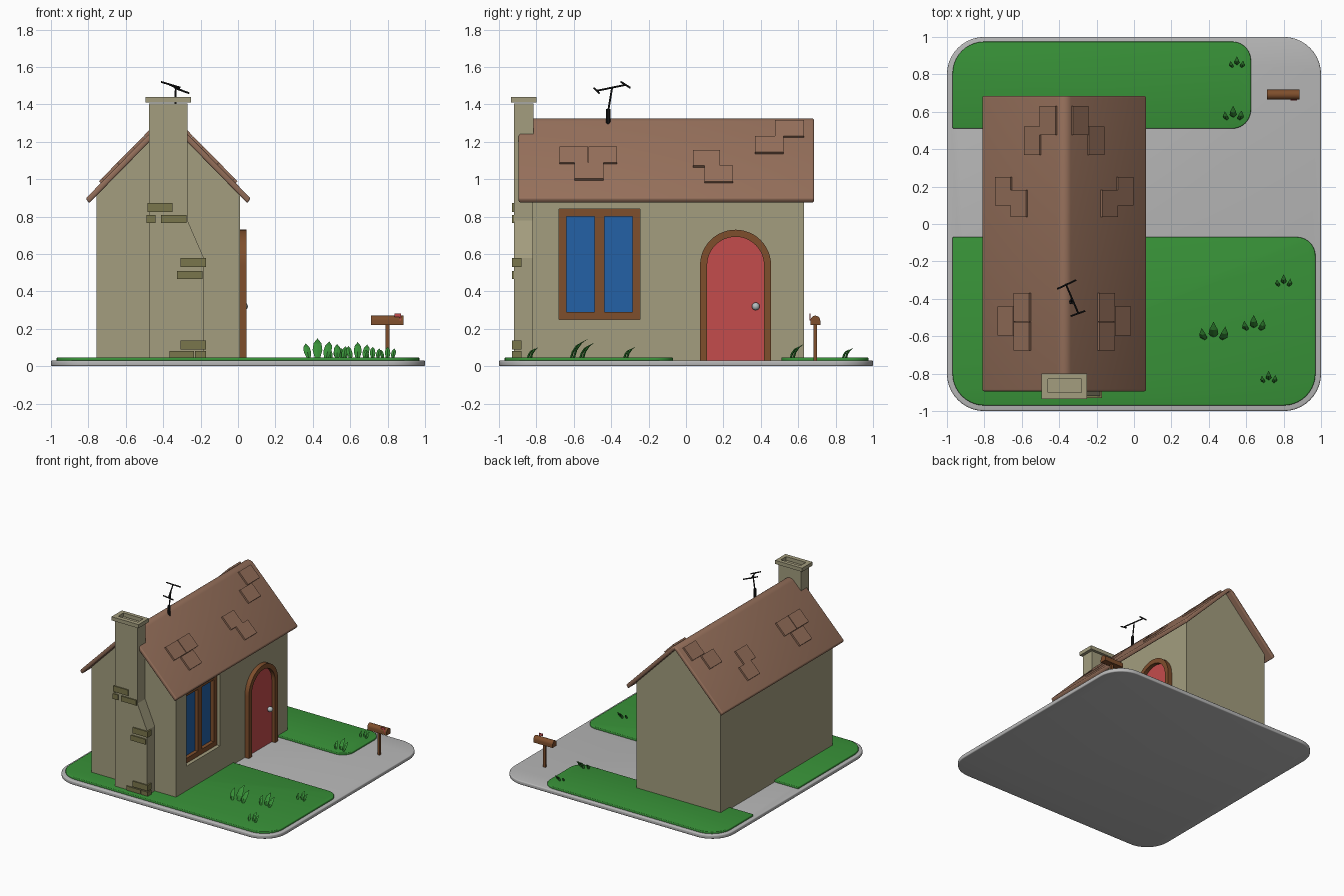
import bpy, bmesh, math
from mathutils import Vector

if "Cube" in bpy.data.objects:
    bpy.data.objects.remove(bpy.data.objects["Cube"])


def material(name, r, g, b):
    lin = [((c / 255 + 0.055) / 1.055) ** 2.4 for c in (r, g, b)]
    m = bpy.data.materials.new(name)
    m.diffuse_color = (*lin, 1)
    m.use_nodes = True
    m.node_tree.nodes["Principled BSDF"].inputs["Base Color"].default_value = m.diffuse_color
    return m


GREY = material("paving grey", 184, 184, 184)
GREEN = material("grass green", 56, 146, 56)
WALL = material("wall khaki", 163, 157, 126)
BRICK = material("brick olive", 122, 118, 76)
ROOF = material("roof brown", 150, 112, 91)
WOOD = material("wood brown", 126, 78, 44)
BLUE = material("glass blue", 36, 97, 166)
RED = material("door red", 196, 76, 76)
SILVER = material("knob silver", 180, 188, 190)
BLACK = material("antenna black", 28, 28, 28)


def finish(name, bm, mat, smooth=False):
    bmesh.ops.recalc_face_normals(bm, faces=bm.faces)
    me = bpy.data.meshes.new(name)
    bm.to_mesh(me)
    bm.free()
    me.materials.append(mat)
    ob = bpy.data.objects.new(name, me)
    bpy.context.collection.objects.link(ob)
    if smooth:
        bpy.ops.object.select_all(action='DESELECT')
        ob.select_set(True)
        bpy.context.view_layer.objects.active = ob
        bpy.ops.object.shade_smooth_by_angle(angle=math.radians(35))
    return ob


def prism(name, pts, axis, a, b, mat, bevel=0, smooth=False):
    """Extrude a 2D profile along an axis from a to b."""
    place = {'x': lambda p, t: (t, p[0], p[1]),
             'y': lambda p, t: (p[0], t, p[1]),
             'z': lambda p, t: (p[0], p[1], t)}[axis]
    bm = bmesh.new()
    lo = [bm.verts.new(place(p, a)) for p in pts]
    hi = [bm.verts.new(place(p, b)) for p in pts]
    bm.faces.new(lo)
    bm.faces.new(hi)
    for i in range(len(pts)):
        j = (i + 1) % len(pts)
        bm.faces.new((lo[i], lo[j], hi[j], hi[i]))
    bmesh.ops.recalc_face_normals(bm, faces=bm.faces)
    if bevel:
        sharp = [e for e in bm.edges if e.calc_face_angle(0) > 0.7]
        bmesh.ops.bevel(bm, geom=sharp, offset=bevel, segments=3, profile=0.5,
                        affect='EDGES', clamp_overlap=True)
    return finish(name, bm, mat, smooth or bevel > 0)


def box(name, x0, x1, y0, y1, z0, z1, mat):
    return prism(name, [(x0, y0), (x1, y0), (x1, y1), (x0, y1)], 'z', z0, z1, mat)


def arc(cx, cy, r, a0, a1, n):
    return [(cx + r * math.cos(math.radians(a0 + (a1 - a0) * i / n)),
             cy + r * math.sin(math.radians(a0 + (a1 - a0) * i / n))) for i in range(n + 1)]


def rounded(x0, x1, y0, y1, radii):
    """Rectangle with radii for corners: -x-y, +x-y, +x+y, -x+y."""
    out = []
    corners = [(x0, y0, 1, 1), (x1, y0, -1, 1), (x1, y1, -1, -1), (x0, y1, 1, -1)]
    for k, ((x, y, sx, sy), r) in enumerate(zip(corners, radii)):
        out += arc(x + sx * r, y + sy * r, r, 180 + 90 * k, 270 + 90 * k, 10) if r else [(x, y)]
    return out


def rod(name, p, q, r, mat):
    p, q = Vector(p), Vector(q)
    bm = bmesh.new()
    bmesh.ops.create_cone(bm, cap_ends=True, segments=10, radius1=r, radius2=r, depth=(q - p).length)
    rot = (q - p).to_track_quat('Z', 'Y').to_matrix()
    for v in bm.verts:
        v.co = rot @ v.co + (p + q) / 2
    return finish(name, bm, mat, True)


# Ground slab and lawns
prism("paving_slab", rounded(-1, 1, -1, 1, [0.2] * 4), 'z', 0, 0.032, GREY, 0.008)
prism("front_lawn", rounded(-0.97, 0.97, -0.97, -0.07, [0.17, 0.17, 0.1, 0]), 'z', 0.025, 0.048, GREEN, 0.006)
prism("back_lawn", rounded(-0.97, 0.625, 0.51, 0.975, [0, 0.1, 0.1, 0.17]), 'z', 0.025, 0.048, GREEN, 0.006)

# House body with a window recess
C, S = -0.373, 1.015
H = 0.383
house = prism("house_walls", [(C - H, 0.03), (C + H, 0.03), (C + H, 1.306 - S * H), (C, 1.306),
                              (C - H, 1.306 - S * H)], 'y', -0.82, 0.63, WALL)
cutter = box("window_cutter", -0.06, 0.1, -0.68, -0.245, 0.25, 0.84, WALL)
cutter.hide_render = True
mod = house.modifiers.new("window_hole", 'BOOLEAN')
mod.operation, mod.object, mod.solver = 'DIFFERENCE', cutter, 'EXACT'
bpy.context.view_layer.objects.active = house
bpy.ops.object.modifier_apply(modifier=mod.name)
bpy.data.objects.remove(cutter)

# Roof with rounded ridge
APEX, E, T, R = 1.345, 0.441, 0.042, 0.05
top = arc(C, APEX - R * math.sqrt(2), R, 45, 135, 6)
n = 0.018
prism("roof", [(C + E, APEX - S * E)] + top + [(C - E, APEX - S * E), (C - E + n, APEX - S * E - 0.026),
               (C, APEX - T), (C + E - n, APEX - S * E - 0.026)], 'y', -0.895, 0.685, ROOF, 0.01)

# Raised roof tiles, mirrored on both slopes
tiles = [(0.178, -0.675, -0.525), (0.178, -0.52, -0.37), (0.263, -0.597, -0.442), (0.195, 0.037, 0.183),
         (0.278, 0.1, 0.25), (0.123, 0.37, 0.522), (0.038, 0.477, 0.63)]
for s, side in ((1, "right"), (-1, "left")):
    for i, (d, y0, y1) in enumerate(tiles):
        prof = [(C + s * (dd + o), APEX - S * dd + o)
                for dd, o in ((d, -0.015), (d + 0.083, -0.015), (d + 0.083, 0.01), (d, 0.01))]
        prism(f"roof_tile_{side}_{i + 1}", prof, 'y', y0, y1, ROOF)

# Chimney with shoulder, open cap and exposed bricks
prism("chimney", [(-0.475, 0.03), (-0.183, 0.03), (-0.183, 0.58), (-0.27, 0.78), (-0.27, 1.405), (-0.475, 1.405)],
      'y', -0.92, -0.815, WALL)
cap = [(-0.495, -0.46, -0.935, -0.8), (-0.28, -0.25, -0.935, -0.8),
       (-0.46, -0.28, -0.935, -0.9), (-0.46, -0.28, -0.83, -0.8)]
for i, c in enumerate(cap):
    box(f"chimney_cap_{i + 1}", *c, 1.405 if i > 3 else 1.41, 1.44, WALL)
bricks = [(-0.484, -0.35, 0.825, 0.873), (-0.49, -0.44, 0.765, 0.808), (-0.413, -0.275, 0.765, 0.808),
          (-0.308, -0.17, 0.53, 0.578), (-0.325, -0.19, 0.467, 0.51), (-0.308, -0.17, 0.09, 0.137),
          (-0.365, -0.235, 0.045, 0.082), (-0.23, -0.17, 0.045, 0.082)]
for i, (x0, x1, z0, z1) in enumerate(bricks):
    box(f"chimney_brick_{i + 1}", x0, x1, -0.929, -0.88, z0, z1, BRICK)

# Window
for i, (y0, y1, z0, z1) in enumerate([(-0.68, -0.64, 0.25, 0.84), (-0.285, -0.245, 0.25, 0.84),
                                      (-0.64, -0.285, 0.25, 0.29), (-0.64, -0.285, 0.8, 0.84),
                                      (-0.49, -0.437, 0.29, 0.8)]):
    box(f"window_frame_{i + 1}", -0.06, -0.02, y0, y1, z0, z1, WOOD)
box("window_glass", -0.058, -0.05, -0.64, -0.285, 0.29, 0.8, BLUE)

# Arched door
DY, DZ = 0.265, 0.54
prism("door_frame", arc(DY, DZ, 0.19, 0, 180, 24) + [(DY - 0.19, 0.03), (DY - 0.152, 0.03)]
      + arc(DY, DZ, 0.152, 180, 0, 24) + [(DY + 0.152, 0.03), (DY + 0.19, 0.03)], 'x', 0.0, 0.046, WOOD, smooth=True)
prism("door", arc(DY, DZ, 0.155, 0, 180, 24) + [(DY - 0.155, 0.03), (DY + 0.155, 0.03)],
      'x', 0.0, 0.015, RED, smooth=True)
bm = bmesh.new()
bmesh.ops.create_uvsphere(bm, u_segments=16, v_segments=10, radius=0.021)
bmesh.ops.translate(bm, verts=bm.verts, vec=(0.032, 0.373, 0.32))
finish("door_knob", bm, SILVER, True)

# Mailbox
box("mailbox_post", 0.788, 0.81, 0.683, 0.7, 0.03, 0.225, WOOD)
prism("mailbox", [(0.665, 0.22), (0.718, 0.22)] + arc(0.6915, 0.244, 0.0265, 0, 180, 10),
      'x', 0.71, 0.885, WOOD, smooth=True)
box("mailbox_flag", 0.838, 0.872, 0.66, 0.665, 0.262, 0.281, RED)
box("mailbox_flag_arm", 0.864, 0.872, 0.66, 0.666, 0.245, 0.265, RED)

# Roof antenna
rod("antenna_base", (-0.335, -0.417, 1.28), (-0.335, -0.415, 1.375), 0.012, BLACK)
rod("antenna_mast", (-0.335, -0.415, 1.37), (-0.333, -0.395, 1.49), 0.005, BLACK)
rod("antenna_boom", (-0.365, -0.32, 1.505), (-0.298, -0.477, 1.473), 0.005, BLACK)
rod("antenna_bar_back", (-0.41, -0.347, 1.52), (-0.31, -0.3, 1.49), 0.005, BLACK)
rod("antenna_bar_front", (-0.337, -0.492, 1.487), (-0.262, -0.465, 1.46), 0.005, BLACK)

# Grass tufts: three curved leaf blades each
tufts = [(0.8, -0.315, 0.06), (0.425, -0.6, 0.105), (0.64, -0.55, 0.085), (0.72, -0.83, 0.06),
         (0.55, 0.855, 0.055), (0.53, 0.575, 0.075)]
shape = [(0.3, 0, 0), (0.55, 0.12, 0.4), (0.45, 0.36, 0.75), (0.0, 0.75, 1.0)]
for i, (x, y, h) in enumerate(tufts):
    bm = bmesh.new()
    for k, size in ((-1, 0.75), (0, 1.0), (1, 0.85)):
        rows = []
        for w, fy, fz in shape:
            cx = x + k * h * (0.45 + 0.15 * fz)
            cy = y - abs(k) * 0.015 + fy * h * size
            z = 0.044 + fz * h * size
            half = w * h * size * 0.45
            rows.append([bm.verts.new((cx + u * half, cy + v * 0.006 * (w > 0), z))
                         for u, v in ((-1, 0), (0, -1), (1, 0), (0, 1))] if w
                        else [bm.verts.new((cx, cy, z))] * 4)
        for a, b in zip(rows, rows[1:]):
            for j in range(4):
                q = [a[j], a[(j + 1) % 4], b[(j + 1) % 4], b[j]]
                bm.faces.new(list(dict.fromkeys(q)))
        bm.faces.new(rows[0])
    finish(f"grass_tuft_{i + 1}", bm, GREEN)
